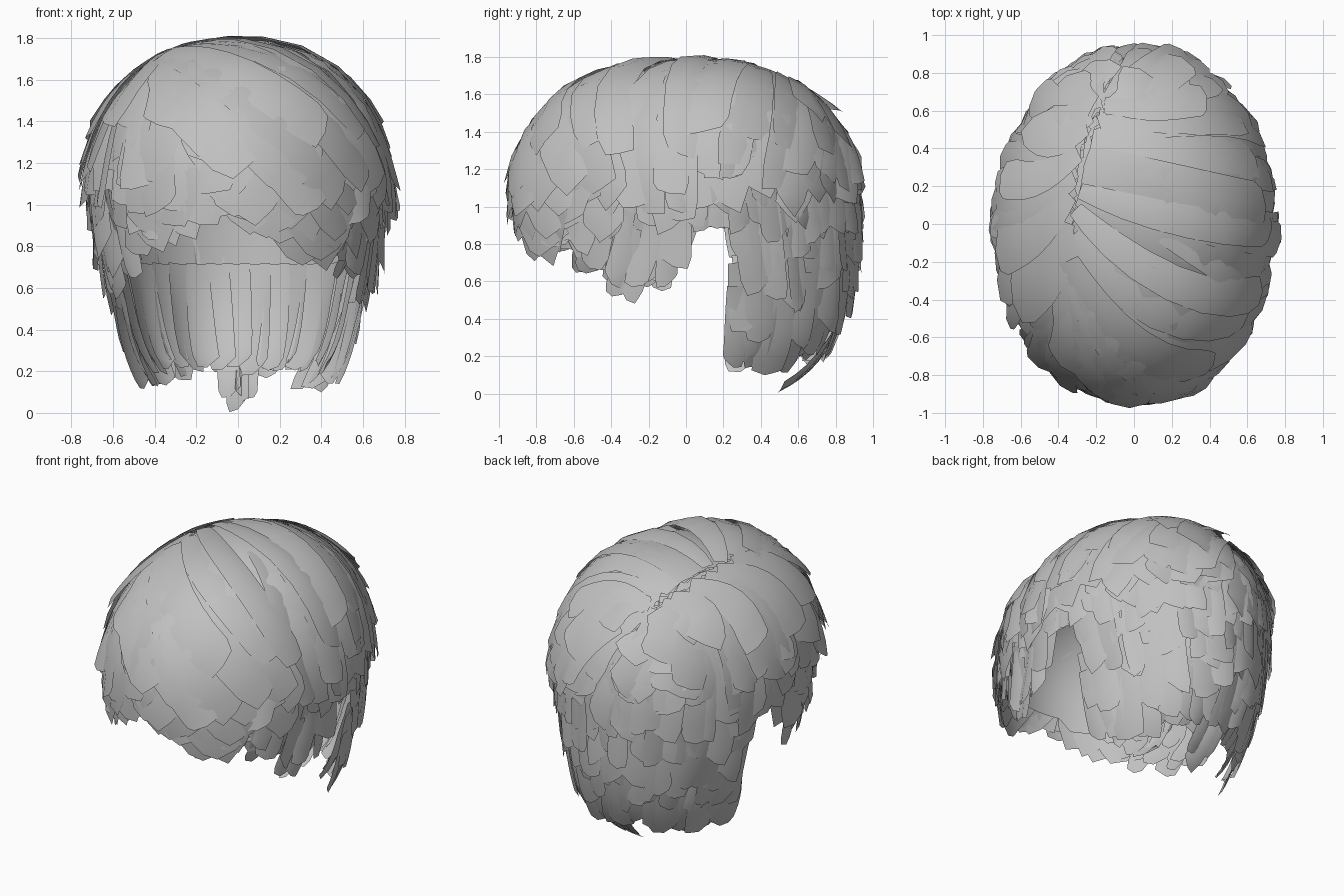
import bpy, math, random
from mathutils import Vector

random.seed(4)
cube = bpy.data.objects.get("Cube")
if cube:
    bpy.data.objects.remove(cube, do_unlink=True)

hair = bpy.data.materials.new("hair_grey")
hair.use_nodes = True
GREY = (0.53, 0.53, 0.53, 1)
hair.diffuse_color = GREY
hair.node_tree.nodes["Principled BSDF"].inputs["Base Color"].default_value = GREY

CENTRE = Vector((0, 0, 1))
RX, RY, TOP, LOW = 0.71, 0.92, 0.775, 1.08


# Head shell: rounded above the centre, squarer and narrower below it
def shape(z):
    if z > 1:
        return TOP, 2.25, RX
    return LOW, 2.8, RX * (1 - 0.07 * min(1, (1 - z) / 0.5))


def project(p, lift=0):
    d = p - CENTRE
    height, power, rx = shape(p.z)
    flat = math.hypot(d.x / rx, d.y / RY)
    r = (flat ** power + abs(d.z / height) ** power) ** (1 / power)
    return CENTRE + d / r + d.normalized() * lift


def at(angle, z):
    """Point on the shell; angle 0 is the back, 90 is +x, 180 is the front."""
    height, power, rx = shape(z)
    h = max(0, 1 - abs((z - 1) / height) ** power) ** (1 / power)
    a = math.radians(angle)
    return Vector((rx * h * math.sin(a), RY * h * math.cos(a), z))


def hairline(angle):
    a = abs(angle)
    for limit, z in ((35, 0.2), (71, 0.13), (90, 0.88), (104, 0.56),
                     (120, 0.52), (133, 0.64), (145, 0.79), (168, 0.86)):
        if a < limit:
            return z
    return 0.94


def jitter(amount):
    return random.uniform(-amount, amount)


def add_object(name, verts, faces):
    mesh = bpy.data.meshes.new(name)
    mesh.from_pydata(verts, [], faces)
    mesh.materials.append(hair)
    obj = bpy.data.objects.new(name, mesh)
    bpy.context.collection.objects.link(obj)
    for poly in mesh.polygons:
        poly.use_smooth = True


class Layer:
    """Collects hair cards that become one object."""

    def __init__(self):
        self.verts, self.faces = [], []

    def card(self, root, tip, width, lift, bulge=0, flare=0.02, root_width=0.45, roll=0.02):
        steps = 8
        cross = (tip - root).cross((root + tip) / 2 - CENTRE).normalized()
        path = []
        for i in range(steps + 1):
            t = i / steps
            p = root.lerp(tip, t) + cross * bulge * math.sin(math.pi * t)
            path.append(project(p))
        start, slant, tilt = len(self.verts), jitter(0.04), jitter(roll)
        for i, p in enumerate(path):
            t = i / steps
            ahead = (path[min(i + 1, steps)] - path[max(i - 1, 0)]).normalized()
            side = ahead.cross((p - CENTRE).normalized()).normalized()
            w = width / 2 * (root_width + (1 - root_width) * math.sin(math.pi * min(t * 0.8, 0.5)))
            if i == steps:
                w *= 0.75
            for s in (-1, 0, 1):
                # Each lock is arched and rolled so that its edges stand out
                height = lift + flare * t * t + (tilt * s - 0.012 * s * s) * min(1, 2 * t + 0.2)
                q = project(p + side * w * s, height)
                if i == steps:
                    q += ahead * (slant * s - 0.012 * s * s)
                self.verts.append(q)
        for i in range(steps):
            for j in (0, 1):
                a = start + i * 3 + j
                self.faces.append((a, a + 1, a + 4, a + 3))

    def finish(self, name):
        add_object(name, self.verts, self.faces)


def parting(angle):
    """Root on the off-centre parting, running from the whorl to the forehead."""
    t = min(1, max(0, (abs(angle) - 30) / 100))
    return project(Vector((-0.21 - 0.15 * t, 0.68 - 0.88 * t, 1.7)))


# Scalp under the cards, trimmed above the hairline
verts, faces = [], []
COLS, ROWS = 60, 12
for c in range(COLS):
    angle = -180 + 360 * c / COLS
    low = max(hairline(angle) + 0.08, 0.7)
    for r in range(ROWS + 1):
        z = low + (1 + TOP - low) * math.sin(math.pi / 2 * r / ROWS)
        verts.append(project(at(angle, z), -0.03))
for c in range(COLS):
    for r in range(ROWS):
        a, b = c * (ROWS + 1) + r, (c + 1) % COLS * (ROWS + 1) + r
        faces.append((a, b, b + 1, a + 1))
add_object("scalp_cap", verts, faces)

# Crown: overlapping layers falling from the parting, the outer ones shorter
crown = Layer()
for lift, drop, step in ((-0.005, 0.95, 10), (0.01, 1.04, 9), (0.025, 1.17, 10), (0.035, 1.36, 15)):
    for side in (-1, 1):
        angle = jitter(3)
        while angle < 142:
            a = angle + jitter(3)
            root = parting(angle) + Vector((0.03 * side, jitter(0.04), 0))
            z = max(hairline(a), drop + 0.06 * math.cos(math.radians(a * 2)) + jitter(0.09))
            crown.card(root, at(side * (a + 8 + jitter(5)), z), random.uniform(0.17, 0.28),
                       lift + jitter(0.008), bulge=side * 0.07 + jitter(0.02),
                       flare=random.uniform(0.005, 0.045), roll=0.022)
            angle += step
crown.finish("crown_hair")

# Loose outer locks starting part-way down the crown
loose = Layer()
for side in (-1, 1):
    for angle in range(8, 140, 10):
        a = angle + jitter(4)
        tip = at(side * (a + 10), random.uniform(0.95, 1.2))
        root = parting(a).lerp(tip, random.uniform(0.3, 0.5))
        loose.card(root, tip, random.uniform(0.12, 0.2), 0.02 + jitter(0.01),
                   bulge=side * 0.04, flare=random.uniform(0.01, 0.06), roll=0.02)
loose.finish("loose_locks")

# Fringe: broad locks sweeping from the front of the parting
fringe = Layer()
for lift, step, rise in ((0.0, 11, 0), (0.015, 12, 0.03), (0.025, 14, 0.1), (0.035, 19, 0.26)):
    angle = 136
    while angle < 230:
        a = angle + jitter(3)
        root = parting(140) + Vector((jitter(0.03), jitter(0.03), 0))
        z = hairline(a if a < 180 else 360 - a) + rise + jitter(0.03)
        fringe.card(root, at(a, z), random.uniform(0.2, 0.3), lift,
                    bulge=-0.14 if a > 180 else 0.06, flare=0.02, root_width=0.3)
        angle += step
fringe.finish("fringe")

# Shingled rows on the sides and the nape, each ending lower than the last
sides, nape = Layer(), Layer()
ROW_COUNT = 5
for row in range(ROW_COUNT):
    for side in (-1, 1):
        angle = 3 * (row % 2)
        while angle < 146:
            a = angle + jitter(2)
            is_nape = a < 72
            edge = hairline(a)
            z = 1.05 + (edge - 1.05) * (row + 1) / ROW_COUNT
            z = max(z + jitter(0.06), edge + jitter(0.025))
            lean = 3 if is_nape else -8 if a > 104 else -1
            if not 71 < a < 93:
                layer = nape if is_nape else sides
                layer.card(at(side * (a + lean), min(1.5, z + random.uniform(0.35, 0.55))),
                           at(side * a, z), random.uniform(0.11, 0.19),
                           0.012 - row * 0.006 + jitter(0.01), bulge=jitter(0.03),
                           flare=random.uniform(0, 0.035) if is_nape else random.uniform(-0.06, 0.05),
                           root_width=0.75)
            angle += 6.5
# Short locks above the ears
for side in (-1, 1):
    for a in (72, 76, 80, 84, 88):
        sides.card(at(side * (a - 3), 1.35), at(side * a, 0.89 + jitter(0.02)), 0.15,
                   jitter(0.01), root_width=0.75)
sides.finish("side_hair")

# Inner nape locks, ending in a tail at the middle of the neck
for a in range(-63, 64, 9):
    nape.card(at(a, 0.7), at(a, 0.14 + jitter(0.02)), 0.15, -0.05, flare=-0.03, root_width=0.8)
for a, z in ((-5, 0.06), (0, 0.0), (5, 0.05)):
    nape.card(at(a, 0.4), at(a, z), 0.11, -0.02, flare=0)
nape.finish("nape_hair")
